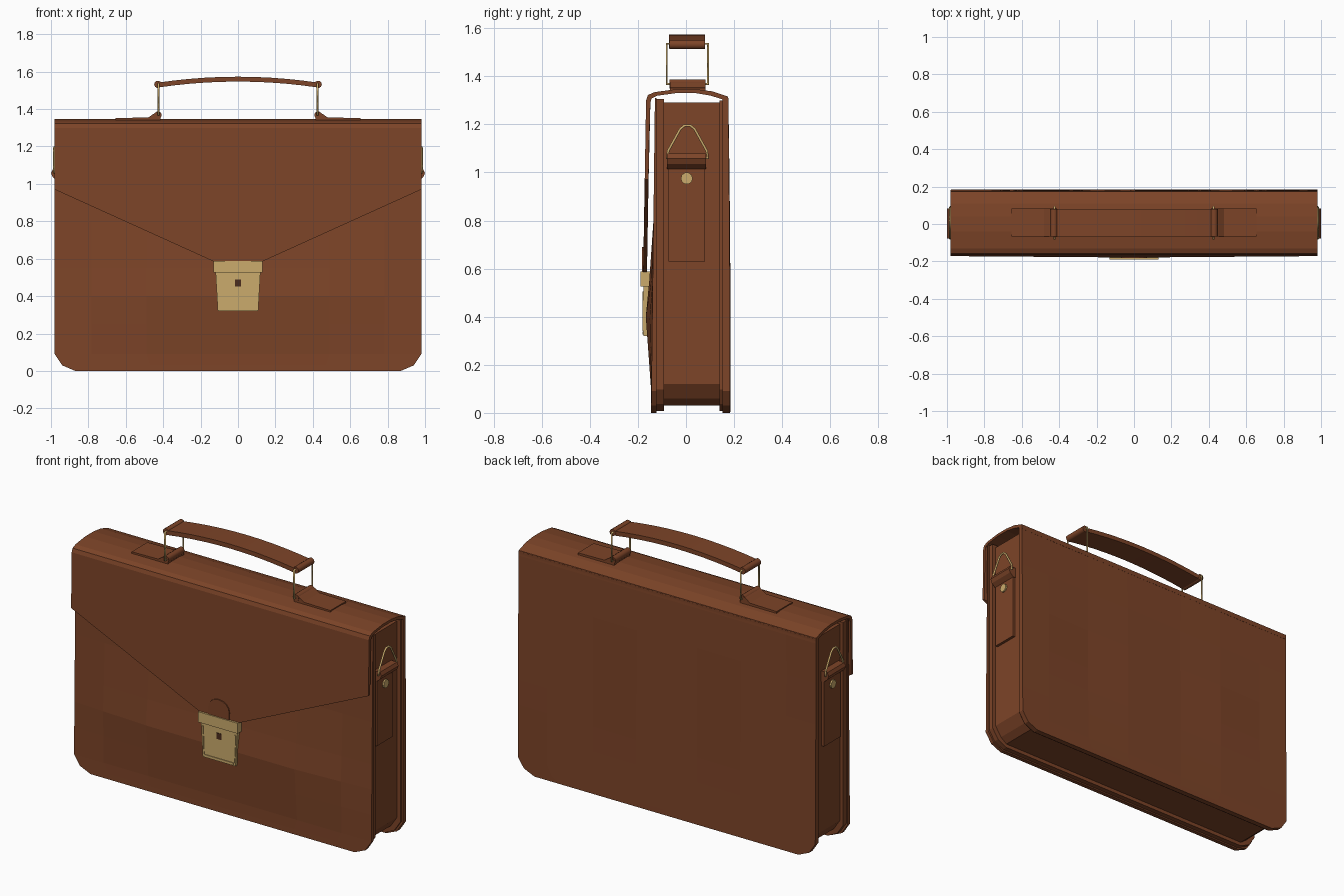
import bpy, bmesh, math
from mathutils import Vector

if "Cube" in bpy.data.objects:
    bpy.data.objects.remove(bpy.data.objects["Cube"])


def material(name, col):
    m = bpy.data.materials.new(name)
    m.diffuse_color = (*col, 1)
    m.use_nodes = True
    m.node_tree.nodes["Principled BSDF"].inputs["Base Color"].default_value = m.diffuse_color
    return m


LEATHER = material("brown leather", (0.205, 0.058, 0.021))
BRASS = material("brass", (0.60, 0.41, 0.15))
DARK = material("dark keyhole", (0.07, 0.025, 0.012))


def finish(name, bm, mat, smooth=None):
    bmesh.ops.recalc_face_normals(bm, faces=bm.faces)
    me = bpy.data.meshes.new(name)
    bm.to_mesh(me)
    bm.free()
    me.materials.append(mat)
    ob = bpy.data.objects.new(name, me)
    bpy.context.collection.objects.link(ob)
    if smooth:
        bpy.ops.object.select_all(action='DESELECT')
        ob.select_set(True)
        bpy.context.view_layer.objects.active = ob
        bpy.ops.object.shade_smooth_by_angle(angle=math.radians(smooth))
    return ob


def prism(name, pts, axis, a, b, mat, smooth=None):
    """Extrude a 2D outline along an axis (remaining axes keep xyz order)."""
    bm = bmesh.new()

    def at(p, d):
        c = list(p)
        c.insert("xyz".index(axis), d)
        return bm.verts.new(c)
    lo, hi = [at(p, a) for p in pts], [at(p, b) for p in pts]
    n = len(pts)
    bm.faces.new(lo)
    bm.faces.new(hi)
    for i in range(n):
        bm.faces.new((lo[i], lo[(i + 1) % n], hi[(i + 1) % n], hi[i]))
    return finish(name, bm, mat, smooth)


def slab(name, outer, inner, mat, smooth=None):
    """Closed sheet between two grids of points."""
    bm = bmesh.new()
    R, C = len(outer), len(outer[0])
    A, B = ([[bm.verts.new(p) for p in row] for row in g] for g in (outer, inner))
    for g in (A, B):
        for r in range(R - 1):
            for c in range(C - 1):
                bm.faces.new((g[r][c], g[r][c + 1], g[r + 1][c + 1], g[r + 1][c]))
    for r in range(R - 1):
        for c in (0, C - 1):
            bm.faces.new((A[r][c], A[r + 1][c], B[r + 1][c], B[r][c]))
    for c in range(C - 1):
        for r in (0, R - 1):
            bm.faces.new((A[r][c], A[r][c + 1], B[r][c + 1], B[r][c]))
    return finish(name, bm, mat, smooth)


def wire(name, pts, radius, mat):
    """Closed round wire through points."""
    cu = bpy.data.curves.new(name, 'CURVE')
    cu.dimensions = '3D'
    cu.bevel_depth = radius
    cu.bevel_resolution = 1
    sp = cu.splines.new('POLY')
    sp.points.add(len(pts) - 1)
    for p, q in zip(sp.points, pts):
        p.co = (*q, 1)
    sp.use_cyclic_u = True
    cu.materials.append(mat)
    ob = bpy.data.objects.new(name, cu)
    bpy.context.collection.objects.link(ob)
    return ob


def outline(inset, top):
    """Bag outline with clipped lower corners."""
    w = 0.98 - inset
    right = [(0.87, inset), (w - 0.04, 0.03 + inset), (w, 0.09 + inset), (w, top)]
    return right + [(-x, z) for x, z in reversed(right)]


# Front and back panels: gently bulging sheets
ROWS = [(0, .87), (.03, .94), (.09, .98), (.25, .98), (.4, .98), (.55, .98),
        (.8, .98), (1.05, .98), (1.31, .98)]
COLS = [-1, -.8, -.5, -.2, 0, .2, .5, .8, 1]


def panel_grid(y_at):
    return [[(u * w, y_at(u, z), z) for u in COLS] for z, w in ROWS]


def front_y(u, z):
    bulge = 0.027 * max(0, 1 - abs(z - 0.4) / 0.32) * min(1, (1 - abs(u)) / 0.5)
    return -0.145 + 0.012 * z - bulge


def back_y(u, z):
    return 0.184 - 0.006 * z + 0.004 * math.sin(u * 9) * math.sin(z * 2.4)


slab("front_panel", panel_grid(front_y), panel_grid(lambda u, z: -0.122), LEATHER)
slab("back_panel", panel_grid(back_y), panel_grid(lambda u, z: 0.152), LEATHER)

# Lips inside the panels and the recessed gusset body
prism("front_lip", outline(0.008, 1.305), 'y', -0.1221, -0.092, LEATHER)
prism("back_lip", outline(0.008, 1.30), 'y', 0.14, 0.1521, LEATHER)
prism("gusset_body", outline(0.03, 1.29), 'y', -0.093, 0.141, LEATHER)

# Flap: arched top running down to a wide V on the front
XS = [-.98, -.555, -.13, .13, .555, .98]
OUT = [(.177, 1.285), (.175, 1.315), (.11, 1.337), (.04, 1.346), (-.04, 1.346),
       (-.13, 1.334), (-.158, 1.322), (-.166, 1.30)]
INN = [(.16, 1.285), (.158, 1.302), (.10, 1.32), (.04, 1.33), (-.04, 1.33),
       (-.12, 1.319), (-.143, 1.308), (-.148, 1.29)]


def flap_grid(profile, shift):
    g = [[(x, y, z) for x in XS] for y, z in profile]
    for t in (0.5, 1):
        row = []
        for x in XS:
            edge = 0.585 + 0.385 * (abs(x) - .13) / .85
            z = 1.3 + (edge - 1.3) * t
            row.append((x, -0.166 - 0.012 * (1.3 - z) / 0.7 + shift, z))
        g.append(row)
    return g


slab("flap", flap_grid(OUT, 0), flap_grid(INN, 0.016), LEATHER)

# Rounded tab above the lock
arch = [(-.07, .57), (.07, .57)] + [
    (.07 * math.cos(a), .63 + .06 * math.sin(a))
    for a in [math.pi * i / 8 for i in range(9)]]
prism("lock_tab", arch, 'y', -0.183, -0.168, LEATHER)


def box(name, x0, x1, y0, y1, z0, z1, mat):
    return prism(name, [(x0, z0), (x1, z0), (x1, z1), (x0, z1)], 'y', y0, y1, mat)


# Brass lock: head, tapered plate, raised rim and keyhole
box("lock_head", -.13, .13, -.190, -.15, .525, .587, BRASS)
prism("lock_plate", [(-.108, .32), (.108, .32), (.12, .53), (-.12, .53)],
      'y', -.177, -.14, BRASS)
box("lock_bottom_rim", -.095, .095, -.181, -.175, .325, .338, BRASS)
for s in (-1, 1):
    prism("lock_side_rim", [(s * .098, .34), (s * .104, .34), (s * .112, .505),
                            (s * .104, .505)], 'y', -.181, -.175, BRASS)
box("keyhole", -.016, .016, -.180, -.175, .452, .488, DARK)

MID = 0.006  # hardware centre line in y

# Curved handle with rolled ends
N = 10
hx = [-.43 + .86 * i / N for i in range(N + 1)]


def arc(x):
    return 1.535 + 0.032 * (1 - (x / .43) ** 2)


prism("handle", [(x, arc(x) + .006) for x in hx] +
      [(x, arc(x) - .02) for x in reversed(hx)], 'y', -.07, .078, LEATHER, 30)

for s in (-1, 1):
    ring = [2 * math.pi * i / 10 for i in range(10)]
    for name, cx, cz in (("handle_end", .428, 1.532), ("handle_base_roll", .428, 1.368)):
        prism(name, [(s * cx + .02 * math.cos(a), cz + .02 * math.sin(a)) for a in ring],
              'y', -.068, .08, LEATHER, 40)
    # Leather anchor on top of the flap
    prism("handle_anchor", [(s * x, z) for x, z in (
        (.655, 1.338), (.655, 1.352), (.48, 1.355), (.455, 1.372), (.43, 1.387),
        (.415, 1.365), (.415, 1.338))], 'y', -.066, .082, LEATHER)
    # Brass loop joining handle and anchor
    wire("handle_loop", [(s * .425, MID - .086, 1.368), (s * .425, MID + .086, 1.368),
                         (s * .425, MID + .086, 1.535), (s * .425, MID - .086, 1.535)],
         .006, BRASS)
    # Side strap with folded top
    prism("side_strap", [(-.073, .63), (.08, .63), (.08, 1.03), (-.073, 1.03)], 'x',
          s * .945, s * .966, LEATHER)
    prism("side_strap_fold", [(s * x, z) for x, z in (
        (.945, 1.015), (.966, 1.015), (.99, 1.035), (1.0, 1.058), (.99, 1.078),
        (.945, 1.078))], 'y', -.078, .084, LEATHER)
    # Rivet
    prism("rivet", [(.003 + .025 * math.cos(a), .975 + .025 * math.sin(a)) for a in ring],
          'x', s * .96, s * .976, BRASS)
    # Triangular strap ring
    wire("strap_ring", [(s * .982, MID + y, z) for y, z in (
        (-.085, 1.06), (.085, 1.06), (.08, 1.09), (.03, 1.18), (.012, 1.195),
        (-.012, 1.195), (-.03, 1.18), (-.08, 1.09))], .006, BRASS)
